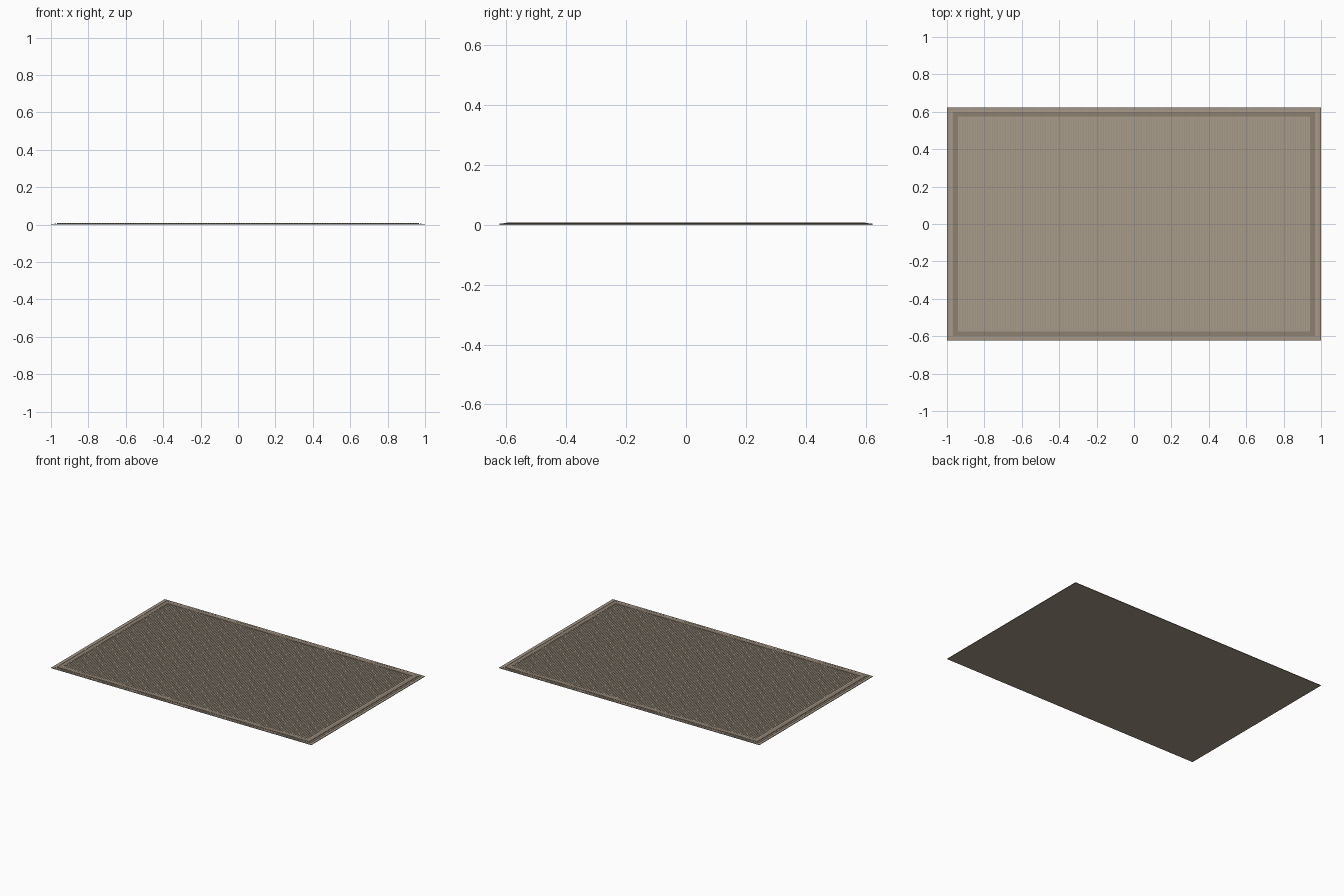
import bpy, bmesh

if "Cube" in bpy.data.objects:
    bpy.data.objects.remove(bpy.data.objects["Cube"])

def material(name, rgb):
    m = bpy.data.materials.new(name)
    m.diffuse_color = (*rgb, 1)
    m.use_nodes = True
    m.node_tree.nodes["Principled BSDF"].inputs["Base Color"].default_value = m.diffuse_color
    return m

tan = material("tan_fibre", (0.41, 0.345, 0.265))
backing_tan = material("tan_backing", (0.36, 0.30, 0.235))
brown = material("brown_band", (0.265, 0.215, 0.165))

def add_box(bm, x0, x1, y0, y1, z0, z1):
    for v in bmesh.ops.create_cube(bm, size=1)["verts"]:
        v.co = (x1 if v.co.x > 0 else x0,
                y1 if v.co.y > 0 else y0,
                z1 if v.co.z > 0 else z0)

def finish(bm, name, mat):
    me = bpy.data.meshes.new(name)
    bm.to_mesh(me)
    bm.free()
    ob = bpy.data.objects.new(name, me)
    bpy.context.collection.objects.link(ob)
    me.materials.append(mat)
    return ob

def frame(name, hx, hy, w, z0, z1, mat):
    # mitred rectangular ring with closed cross-section
    bm = bmesh.new()
    section = [(0, z0), (0, z1), (w, z1), (w, z0)]
    rings = [[bm.verts.new((sx * (hx - d), sy * (hy - d), z)) for d, z in section]
             for sx, sy in ((1, 1), (-1, 1), (-1, -1), (1, -1))]
    for i in range(4):
        a, b = rings[i], rings[(i + 1) % 4]
        for j in range(4):
            k = (j + 1) % 4
            bm.faces.new((a[j], a[k], b[k], b[j]))
    bmesh.ops.recalc_face_normals(bm, faces=bm.faces)
    return finish(bm, name, mat)

# backing sheet, visible as a plain hem around the ribs
bm = bmesh.new()
add_box(bm, -1, 1, -0.623, 0.623, 0, 0.004)
finish(bm, "backing", backing_tan)

# straight-sided ribs running front to back
bm = bmesh.new()
count, half = 146, 0.985
pitch = 2 * half / count
for i in range(count):
    x = -half + pitch * (i + 0.5)
    add_box(bm, x - pitch * 0.3, x + pitch * 0.3, -0.61, 0.61, 0.0035, 0.006)
finish(bm, "ribs", tan)

# raised brown border band
frame("border_band", 0.968, 0.6, 0.026, 0.0035, 0.0075, brown)
